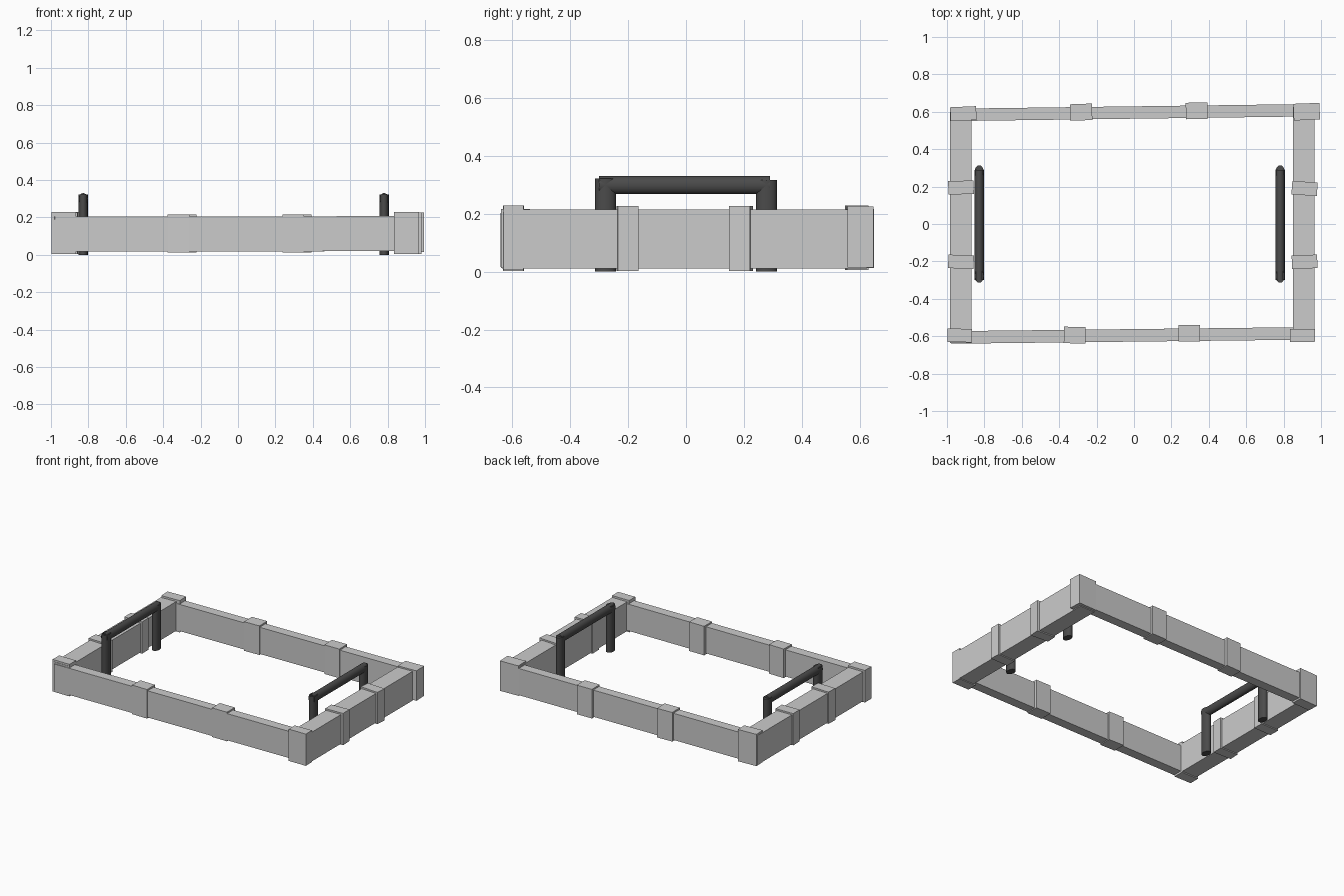
import bpy
from math import radians, pi

if "Cube" in bpy.data.objects:
    bpy.data.objects.remove(bpy.data.objects["Cube"])


def box(name, x, y, z, yaw=0.0, pitch=0.0):
    """Box from (min, max) ranges, turned slightly about its centre."""
    bpy.ops.mesh.primitive_cube_add(
        size=1,
        location=[(a + b) / 2 for a, b in (x, y, z)],
        rotation=(0, radians(pitch), radians(yaw)),
        scale=[b - a for a, b in (x, y, z)])
    bpy.context.object.name = name


def rod(name, loc, radii, length, along_y=False):
    """Slightly oval cylinder, upright or lying along y."""
    bpy.ops.mesh.primitive_cylinder_add(
        vertices=16, radius=1, depth=length, location=loc,
        rotation=(pi / 2 if along_y else 0, 0, 0), scale=(*radii, 1))
    ob = bpy.context.object
    ob.name = name
    bpy.ops.object.shade_smooth_by_angle(angle=radians(35))
    ob.data.materials.append(dark)


dark = bpy.data.materials.new("dark_metal")
dark.diffuse_color = (0.07, 0.07, 0.07, 1)
dark.use_nodes = True
dark.node_tree.nodes["Principled BSDF"].inputs["Base Color"].default_value = dark.diffuse_color

# Long rails, a little out of square
box("front_rail", (-0.98, 0.96), (-0.629, -0.562), (0.018, 0.205), 0.65, -0.1)
box("back_rail", (-0.98, 0.98), (0.563, 0.629), (0.018, 0.205), 0.75, -0.1)

# Short rails
box("left_rail", (-0.984, -0.868), (-0.635, 0.615), (0.010, 0.215))
box("right_rail", (0.850, 0.966), (-0.625, 0.625), (0.010, 0.215))

# Corner blocks
box("corner_front_left", (-0.997, -0.866), (-0.632, -0.560), (0.003, 0.228), -0.4)
box("corner_front_right", (0.835, 0.967), (-0.630, -0.562), (0.005, 0.228), 0.4)
box("corner_back_left", (-0.982, -0.843), (0.553, 0.627), (0.005, 0.228), 2.5)
box("corner_back_right", (0.853, 0.993), (0.556, 0.645), (0.015, 0.225), 2)

# Straps around the long rails
for i, (name, x, y) in enumerate([
        ("front_strap", -0.317, -0.594), ("front_strap", 0.295, -0.583),
        ("back_strap", -0.282, 0.598), ("back_strap", 0.335, 0.605)]):
    box(f"{name}_{i}", (x - 0.058, x + 0.058), (y - 0.044, y + 0.044),
        (0.012, 0.216), (-1, 0, 2, 1)[i])

# Straps around the short rails
for i, (name, x, y) in enumerate([
        ("left_strap", -0.925, 0.195), ("left_strap", -0.925, -0.202),
        ("right_strap", 0.912, 0.190), ("right_strap", 0.912, -0.202)]):
    box(f"{name}_{i}", (x - 0.068, x + 0.068), (y - 0.036, y + 0.036),
        (0.003, 0.226), (1, -2, -4, 2)[i])

# Handles: two posts and a grip each
for side, x in (("left", -0.828), ("right", 0.781)):
    for end, y, top in (("front", -0.278, 0.322), ("back", 0.278, 0.316)):
        rod(f"{side}_handle_{end}_post", (x, y, top / 2), (0.025, 0.036), top)
    rod(f"{side}_handle_grip", (x, -0.005, 0.299), (0.025, 0.031), 0.59, True)
